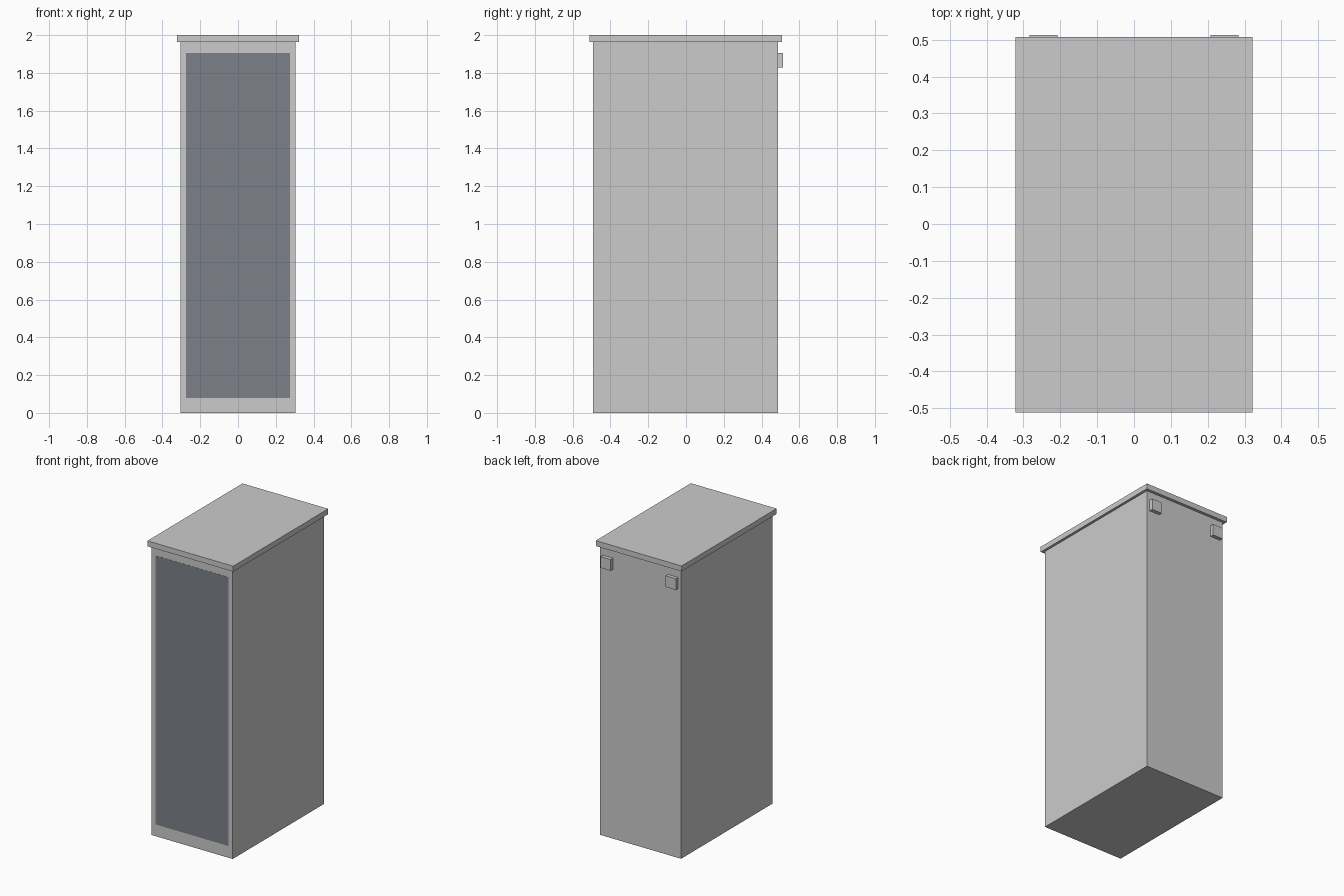
import bpy

if "Cube" in bpy.data.objects:
    bpy.data.objects.remove(bpy.data.objects["Cube"])


def box(name, x, y, z, color=None):
    """Axis-aligned box from (min, max) ranges."""
    bpy.ops.mesh.primitive_cube_add(size=1, location=[sum(r) / 2 for r in (x, y, z)])
    ob = bpy.context.object
    ob.name = name
    ob.scale = [r[1] - r[0] for r in (x, y, z)]
    bpy.ops.object.transform_apply(location=False, rotation=False, scale=True)
    if color:
        mat = bpy.data.materials.new(name + "_color")
        mat.diffuse_color = color
        mat.use_nodes = True
        mat.node_tree.nodes["Principled BSDF"].inputs["Base Color"].default_value = mat.diffuse_color
        ob.data.materials.append(mat)
    return ob


FRONT, BACK, LID_Z = -0.492, 0.488, 1.963

# Cabinet body and overhanging lid
box("cabinet_body", (-0.305, 0.305), (FRONT, BACK), (0, LID_Z))
box("lid", (-0.322, 0.322), (FRONT - 0.02, BACK + 0.02), (LID_Z, 2.0))

# Dark door panel, practically flush with the front
box("door_panel", (-0.275, 0.275), (FRONT - 0.001, FRONT + 0.001), (0.08, 1.905),
    (0.2, 0.22, 0.25, 1))

# Two small blocks high on the back
for side, cx in (("left", -0.245), ("right", 0.245)):
    box("back_block_" + side, (cx - 0.038, cx + 0.038), (BACK, BACK + 0.025), (1.828, 1.904))
